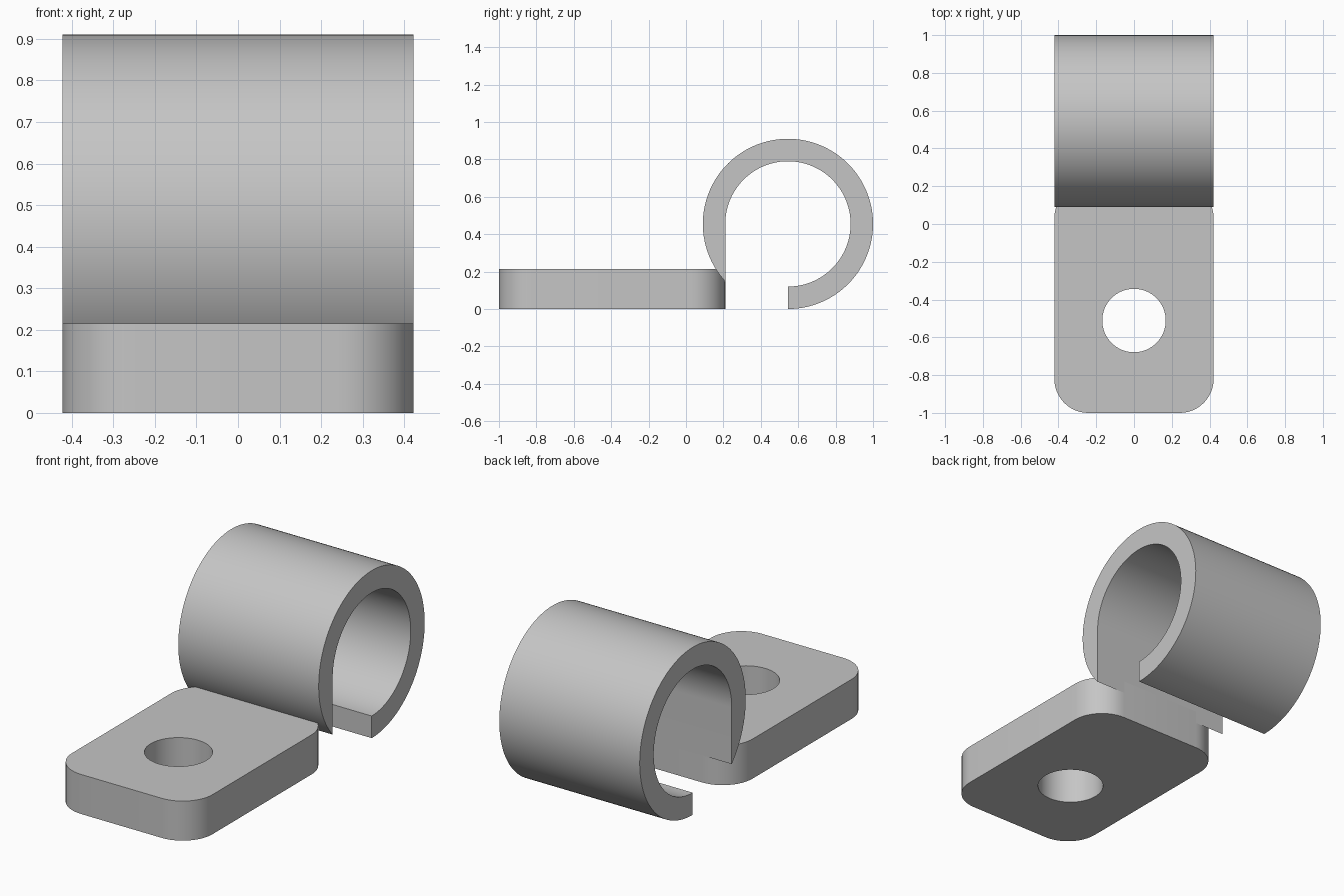
import bpy
import bmesh
from math import cos, sin, pi, radians, sqrt, atan2
from mathutils import Vector

if "Cube" in bpy.data.objects:
    bpy.data.objects.remove(bpy.data.objects["Cube"])

HALF_WIDTH = 0.422
PLATE_FRONT, PLATE_BACK, PLATE_HEIGHT = -1.0, 0.21, 0.215
CORNER = 0.18
HOLE_Y, HOLE_RADIUS = -0.511, 0.168
RING_Y, RING_Z, OUTER, INNER = 0.545, 0.455, 0.455, 0.335

grey = bpy.data.materials.new("plain grey")
grey.use_nodes = True
colour = (0.56, 0.56, 0.56, 1)
grey.diffuse_color = colour
grey.node_tree.nodes["Principled BSDF"].inputs["Base Color"].default_value = colour


def arc(cx, cy, radius, start, end, steps):
    """Points along an arc, both ends included."""
    angles = [start + (end - start) * i / steps for i in range(steps + 1)]
    return [(cx + radius * cos(a), cy + radius * sin(a)) for a in angles]


def extruded_part(name, loops, direction):
    """Fill closed 3D outlines (later ones are holes) and extrude them."""
    bm = bmesh.new()
    for loop in loops:
        verts = [bm.verts.new(p) for p in loop]
        for a, b in zip(verts, verts[1:] + verts[:1]):
            bm.edges.new((a, b))
    bmesh.ops.triangle_fill(bm, use_beauty=True, edges=bm.edges[:])
    result = bmesh.ops.extrude_face_region(bm, geom=bm.faces[:], use_keep_orig=True)
    moved = [g for g in result["geom"] if isinstance(g, bmesh.types.BMVert)]
    bmesh.ops.translate(bm, verts=moved, vec=Vector(direction))
    bmesh.ops.recalc_face_normals(bm, faces=bm.faces[:])
    mesh = bpy.data.meshes.new(name)
    bm.to_mesh(mesh)
    bm.free()
    mesh.materials.append(grey)
    obj = bpy.data.objects.new(name, mesh)
    bpy.context.collection.objects.link(obj)
    bpy.ops.object.select_all(action='DESELECT')
    obj.select_set(True)
    bpy.context.view_layer.objects.active = obj
    bpy.ops.object.shade_smooth_by_angle(angle=radians(30))
    return obj


# Mounting plate: rounded rectangle with a round screw hole
cx = HALF_WIDTH - CORNER
centres = [(cx, PLATE_BACK - CORNER), (-cx, PLATE_BACK - CORNER),
           (-cx, PLATE_FRONT + CORNER), (cx, PLATE_FRONT + CORNER)]
outline = []
for i, (x, y) in enumerate(centres):
    outline += arc(x, y, CORNER, i * pi / 2, (i + 1) * pi / 2, 12)
hole = arc(0, HOLE_Y, HOLE_RADIUS, 0, 2 * pi, 64)[:-1]
extruded_part("mounting_plate",
              [[(x, y, 0) for x, y in loop] for loop in (outline, hole)],
              (0, 0, PLATE_HEIGHT))

# Cable hook: open ring whose inner wall drops straight to a pointed root
root_drop = sqrt(OUTER ** 2 - INNER ** 2)
root_angle = pi + atan2(root_drop, INNER)
profile = arc(RING_Y, RING_Z, OUTER, -pi / 2, root_angle, 110)
profile += arc(RING_Y, RING_Z, INNER, pi, -pi / 2, 90)
extruded_part("cable_hook",
              [[(-HALF_WIDTH, y, z) for y, z in profile]],
              (2 * HALF_WIDTH, 0, 0))
